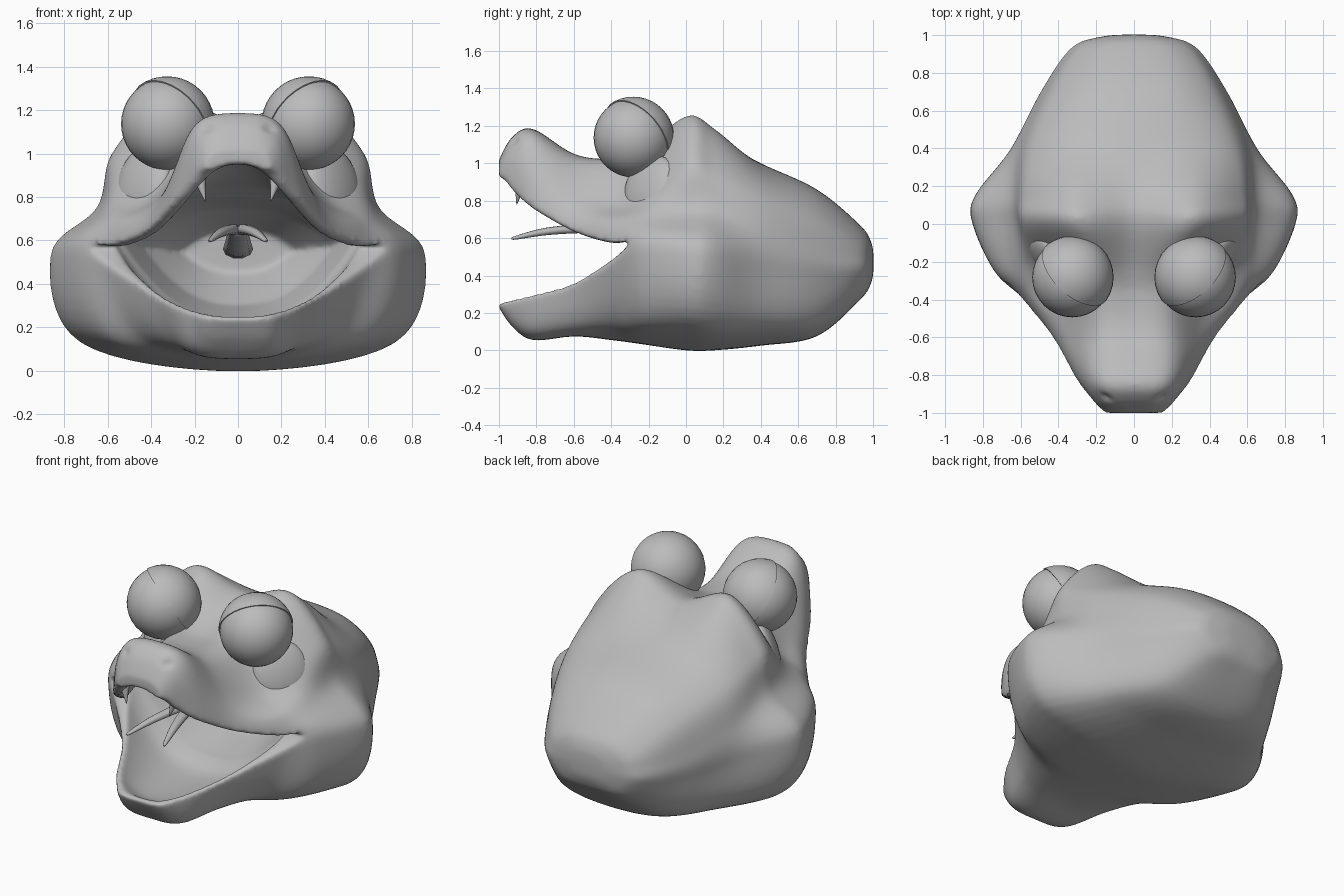
import bpy, bmesh, math
from mathutils import Vector, Matrix

if "Cube" in bpy.data.objects:
    bpy.data.objects.remove(bpy.data.objects["Cube"])

skin = bpy.data.materials.new("clay_grey")
skin.diffuse_color = (0.5, 0.5, 0.5, 1)
skin.use_nodes = True
skin.node_tree.nodes["Principled BSDF"].inputs["Base Color"].default_value = skin.diffuse_color


def make_object(name, bm):
    bmesh.ops.recalc_face_normals(bm, faces=bm.faces)
    me = bpy.data.meshes.new(name)
    bm.to_mesh(me)
    bm.free()
    me.materials.append(skin)
    for p in me.polygons:
        p.use_smooth = True
    ob = bpy.data.objects.new(name, me)
    bpy.context.collection.objects.link(ob)
    return ob


def spline(pts, steps, closed=False):
    """Catmull-Rom through tuples of any length."""
    n, out = len(pts), []
    get = (lambda i: pts[i % n]) if closed else (lambda i: pts[max(0, min(n - 1, i))])
    for i in range(n if closed else n - 1):
        a, b, c, d = get(i - 1), get(i), get(i + 1), get(i + 2)
        for k in range(steps):
            t = k / steps
            out.append(tuple(
                q + 0.5 * t * (r - p + t * (2 * p - 5 * q + 4 * r - s + t * (3 * (q - r) + s - p)))
                for p, q, r, s in zip(a, b, c, d)))
    if not closed:
        out.append(tuple(pts[-1]))
    return out


def loft(bm, rings):
    rows = [[bm.verts.new(p) for p in ring] for ring in rings]
    m = len(rows[0])
    for a, b in zip(rows, rows[1:]):
        for i in range(m):
            j = (i + 1) % m
            bm.faces.new((a[i], a[j], b[j], b[i]))
    bm.faces.new(rows[0])
    bm.faces.new(rows[-1])


def tube(bm, pts, steps=6, sides=10):
    """Tapered tube along points (x, y, z, width, height)."""
    path = spline(pts, steps)
    rings = []
    for i, p in enumerate(path):
        c = Vector(p[:3])
        d = Vector(path[min(i + 1, len(path) - 1)][:3]) - Vector(path[max(i - 1, 0)][:3])
        side = d.cross(Vector((0, 0.3, 1))).normalized()
        up = side.cross(d).normalized()
        rings.append([c + side * p[3] * math.cos(a) + up * p[4] * math.sin(a)
                      for a in (2 * math.pi * k / sides for k in range(sides))])
    loft(bm, rings)


def bake(ob):
    dg = bpy.context.evaluated_depsgraph_get()
    dg.update()
    ob.data = bpy.data.meshes.new_from_object(ob.evaluated_get(dg))
    ob.modifiers.clear()


# Head: y, crown z, then brow, temple, pinch, cheek and jaw (x, z), then belly z
sections = [
    (-1.00, 1.02, .09, 1.01, .15, .95, .17, .70, .17, .40, .14, .25, .23),
    (-.93, 1.14, .13, 1.12, .21, 1.0, .22, .70, .22, .40, .17, .16, .13),
    (-.82, 1.185, .18, 1.15, .27, .98, .31, .70, .29, .35, .22, .10, .055),
    (-.60, 1.05, .19, 1.02, .33, .84, .43, .65, .41, .40, .30, .12, .075),
    (-.40, 1.02, .20, 1.00, .40, .78, .56, .67, .58, .46, .42, .14, .055),
    (-.25, 1.05, .21, 1.05, .46, .82, .62, .71, .74, .53, .60, .14, .035),
    (.00, 1.15, .31, 1.25, .57, 1.0, .64, .75, .85, .54, .72, .14, .00),
    (.15, 1.13, .33, 1.18, .57, .96, .65, .74, .84, .52, .70, .12, .00),
    (.40, 1.00, .32, .97, .53, .85, .61, .66, .65, .45, .56, .12, .025),
    (.70, .86, .25, .83, .42, .72, .48, .55, .485, .40, .38, .14, .075),
    (.93, .67, .17, .65, .28, .58, .32, .50, .33, .42, .22, .29, .27),
]
last = sections[-1]
for y, f in ((.99, .55), (1.003, .15)):  # rounded back of the head
    row = [y]
    for i, v in enumerate(last[1:], 1):
        row.append(v * f if i in (2, 4, 6, 8, 10) else .47 + (v - .47) * f)
    sections.append(tuple(row))

rings = []
for r in spline(sections, 6):
    half = [(r[i], r[i + 1]) for i in range(2, 12, 2)]
    ring = [(0, r[1])] + half + [(0, r[12])] + [(-x, z) for x, z in reversed(half)]
    rings.append([(x, r[0], z) for x, z in spline(ring, 8, True)])
bm = bmesh.new()
loft(bm, rings)
head = make_object("head", bm)

# Mouth cavity: y, inner half width, outer half width, lip z, palate z, rim z, floor z
mouth = [
    (-1.15, .11, 1.2, .93, .955, .25, .25),
    (-.985, .12, 1.2, .92, .95, .255, .25),
    (-.93, .17, 1.2, .86, .95, .27, .22),
    (-.82, .25, 1.2, .76, .95, .295, .18),
    (-.60, .37, 1.2, .635, .89, .36, .17),
    (-.40, .50, 1.2, .575, .85, .48, .18),
    (-.30, .56, 1.2, .59, .82, .57, .22),
    (-.25, .57, 1.2, .64, .81, .62, .24),
    (-.235, .55, .57, .64, .80, .62, .24),
    (.00, .43, .45, .58, .75, .56, .30),
    (.22, .25, .27, .56, .65, .54, .45),
]
rings = []
for y, xi, w, lip, palate, rim, floor in spline(mouth[:8], 4) + mouth[8:]:
    top, low = [], []
    for k in range(-20, 21):
        s = k / 20
        t = min(1, abs(s) / .9)
        x = xi * t + (w - xi) * max(0, abs(s) - .9) / .1
        x = math.copysign(x, s)
        top.append((x, y, lip + (palate - lip) * (1 - t ** 2.4)))
        low.append((x, y, rim + (floor - rim) * (1 - t ** 2.4)))
    rings.append(top + low[::-1])
bm = bmesh.new()
loft(bm, rings)
for s in (-1, 1):
    # Nostril dents
    m = Matrix.Translation((s * .15, -.925, 1.125)) @ Matrix.Rotation(s * .6, 4, 'Z')
    bmesh.ops.create_icosphere(bm, subdivisions=3, radius=1, matrix=m @ Matrix.Diagonal((.045, .025, .03, 1)))
cutter = make_object("mouth_cutter", bm)
cutter.hide_render = True

cut = head.modifiers.new("mouth", 'BOOLEAN')
cut.operation, cut.solver, cut.object = 'DIFFERENCE', 'EXACT', cutter
rem = head.modifiers.new("blend", 'REMESH')
rem.mode, rem.voxel_size, rem.use_smooth_shade = 'VOXEL', .0135, True
smo = head.modifiers.new("soften", 'SMOOTH')
smo.factor, smo.iterations = .5, 12
bake(head)
bpy.data.objects.remove(cutter)

for s, side in ((-1, "left"), (1, "right")):
    # Eyeball
    centre = Vector((s * .327, -.282, 1.137))
    bm = bmesh.new()
    bmesh.ops.create_uvsphere(bm, u_segments=32, v_segments=20, radius=.212,
                              matrix=Matrix.Translation(centre))
    make_object(side + "_eyeball", bm)
    # Slanted upper eyelid
    bm = bmesh.new()
    bmesh.ops.create_uvsphere(bm, u_segments=32, v_segments=20, radius=.219)
    n = Vector((-s * .58, .62, .53)).normalized()
    bmesh.ops.bisect_plane(bm, geom=bm.verts[:] + bm.edges[:] + bm.faces[:],
                           plane_co=n * .03, plane_no=n, clear_inner=True)
    rim = [e for e in bm.edges if e.is_boundary]
    bmesh.ops.holes_fill(bm, edges=rim, sides=0)
    bmesh.ops.translate(bm, verts=bm.verts, vec=centre)
    lid = make_object(side + "_eyelid", bm)
    lid.data.set_sharp_from_angle(angle=math.radians(35))
    # Socket pad below the eye
    aim = Vector((s * .72, -.62, .30)).to_track_quat('Z', 'Y').to_matrix().to_4x4()
    bm = bmesh.new()
    bmesh.ops.create_uvsphere(
        bm, u_segments=32, v_segments=16, radius=1,
        matrix=Matrix.Translation((s * .435, -.19, .87)) @ aim @ Matrix.Diagonal((.17, .18, .065, 1)))
    make_object(side + "_eye_socket", bm)
    # Fang
    bm = bmesh.new()
    tube(bm, [(s * .175, -.87, .93, .03, .03), (s * .17, -.89, .86, .022, .022),
              (s * .15, -.905, .78, .002, .002)])
    make_object(side + "_fang", bm)
    # Tongue fork
    bm = bmesh.new()
    tube(bm, [(0, -.40, .64, .035, .025), (s * .03, -.55, .65, .034, .024),
              (s * .08, -.75, .635, .026, .02), (s * .125, -.91, .602, .012, .01),
              (s * .13, -.93, .597, .003, .003)])
    make_object(side + "_tongue_fork", bm)

# Tongue stem
bm = bmesh.new()
tube(bm, [(0, .15, .56, .07, .045), (0, -.10, .575, .065, .045),
          (0, -.30, .61, .055, .035), (0, -.48, .645, .045, .025)])
make_object("tongue_stem", bm)
